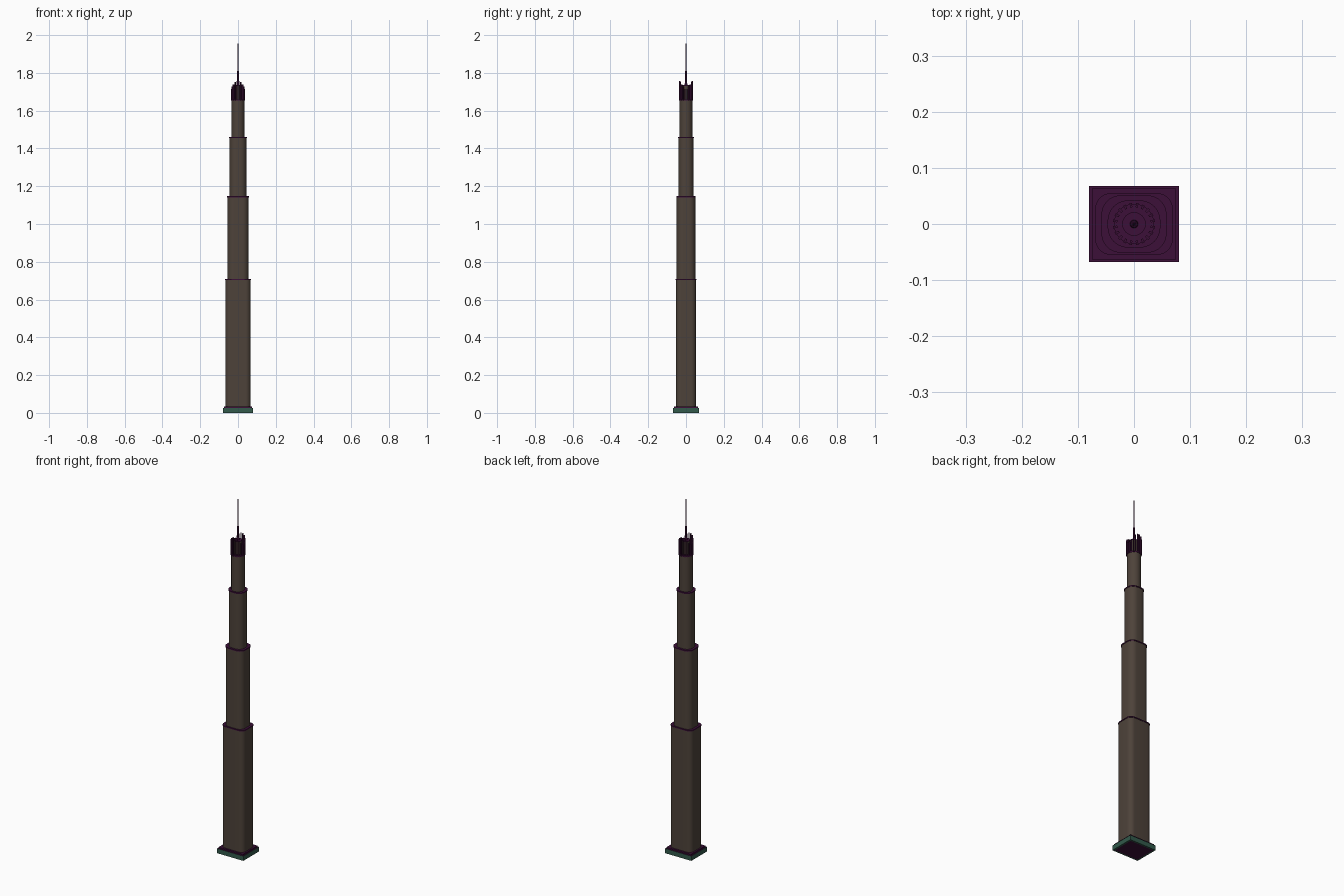
import bpy
import bmesh
import math
from mathutils import Matrix

cube = bpy.data.objects.get("Cube")
if cube:
    bpy.data.objects.remove(cube)


def material(name, rgb):
    m = bpy.data.materials.new(name)
    m.use_nodes = True
    m.diffuse_color = (*rgb, 1)
    m.node_tree.nodes["Principled BSDF"].inputs["Base Color"].default_value = (*rgb, 1)
    return m


WALL = material("warm grey wall", (0.075, 0.055, 0.042))
TRIM = material("dark purple trim", (0.045, 0.005, 0.04))
GREEN = material("dark green plinth", (0.032, 0.1, 0.07))


def finish(bm, name, mats, smooth=False):
    bmesh.ops.recalc_face_normals(bm, faces=bm.faces)
    mesh = bpy.data.meshes.new(name)
    bm.to_mesh(mesh)
    bm.free()
    for m in mats:
        mesh.materials.append(m)
    ob = bpy.data.objects.new(name, mesh)
    bpy.context.collection.objects.link(ob)
    if smooth:
        bpy.ops.object.select_all(action="DESELECT")
        ob.select_set(True)
        bpy.context.view_layer.objects.active = ob
        bpy.ops.object.shade_smooth_by_angle(angle=math.radians(35))
    return ob


def rounded_prism(name, hx, hy, r, z0, z1, mat, steps=8):
    """Upright prism with a rounded rectangular plan."""
    bm = bmesh.new()
    ring = []
    for quarter, (sx, sy) in enumerate([(1, 1), (-1, 1), (-1, -1), (1, -1)]):
        for i in range(steps + 1):
            a = (quarter + i / steps) * math.pi / 2
            ring.append(bm.verts.new((sx * (hx - r) + r * math.cos(a),
                                      sy * (hy - r) + r * math.sin(a), z0)))
    bmesh.ops.remove_doubles(bm, verts=ring, dist=1e-6)
    base = bm.faces.new([v for v in ring if v.is_valid])
    out = bmesh.ops.extrude_face_region(bm, geom=[base], use_keep_orig=True)
    top = [v for v in out["geom"] if isinstance(v, bmesh.types.BMVert)]
    bmesh.ops.translate(bm, verts=top, vec=(0, 0, z1 - z0))
    return finish(bm, name, [mat], True)


def box(bm, size, centre, turn=0):
    m = (Matrix.Rotation(turn, 4, "Z") @ Matrix.Translation(centre)
         @ Matrix.Diagonal((*size, 1)))
    return bmesh.ops.create_cube(bm, size=1, matrix=m)["verts"]


def rod(name, r0, r1, z0, z1, mat, sides=12):
    bm = bmesh.new()
    bmesh.ops.create_cone(bm, cap_ends=True, segments=sides, radius1=r0, radius2=r1,
                          depth=z1 - z0, matrix=Matrix.Translation((0, 0, (z0 + z1) / 2)))
    return finish(bm, name, [mat], True)


# Plinth: green sides and bottom border, purple top and bottom panel
bm = bmesh.new()
box(bm, (0.16, 0.136, 0.026), (0, 0, 0.013))
bm.normal_update()
bottom = [f for f in bm.faces if f.normal.z < -0.5]
bmesh.ops.inset_region(bm, faces=bottom, thickness=0.012)
for f in bm.faces:
    f.material_index = int(f in bottom or f.normal.z > 0.5)
finish(bm, "plinth", [GREEN, TRIM])
bm = bmesh.new()
box(bm, (0.15, 0.126, 0.008), (0, 0, 0.029))
finish(bm, "plinth_cap", [TRIM])

# Stepped shaft, rounder towards the top, each tier with a thin ledge
tiers = [("lower", 0.067, 0.053, 0.026, 0.03, 0.71),
         ("middle", 0.056, 0.049, 0.032, 0.705, 1.147),
         ("upper", 0.045, 0.04, 0.034, 1.14, 1.46),
         ("top", 0.034, 0.034, 0.0339, 1.455, 1.66)]
for label, hx, hy, r, z0, z1 in tiers:
    rounded_prism(label + "_tier", hx, hy, r, z0, z1 - 0.005, WALL)
    rounded_prism(label + "_ledge", hx + 0.002, hy + 0.002, r + 0.002, z1 - 0.006, z1, TRIM)

# Crown: inner drum and a ring of fins, tallest at front and back
rod("crown_drum", 0.021, 0.021, 1.655, 1.73, WALL, 32)
rod("crown_drum_roof", 0.021, 0.021, 1.73, 1.735, TRIM, 32)
bm = bmesh.new()
count = 20
for i in range(count):
    a = math.tau * (i + 0.5) / count
    h = 0.06 + 0.045 * abs(math.sin(a)) ** 1.5
    box(bm, (0.008, 0.004, h), (0.034, 0, 1.653 + h / 2), a)
finish(bm, "crown_fins", [TRIM])

# Mast
rod("mast_collar", 0.008, 0.006, 1.73, 1.75, TRIM)
rod("mast_base", 0.005, 0.004, 1.74, 1.81, TRIM)
rod("mast_needle", 0.003, 0.0008, 1.81, 2.0, TRIM)
